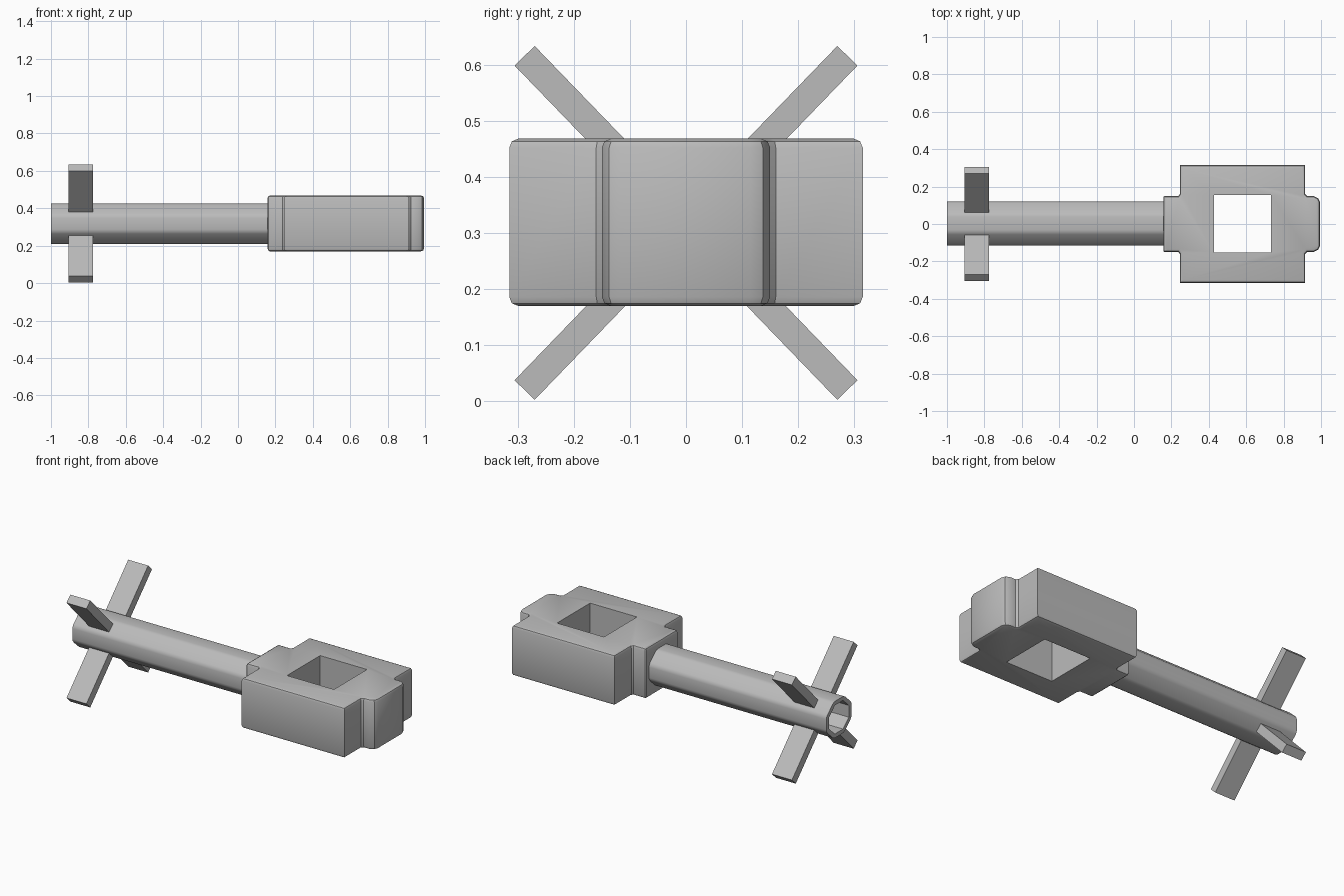
import bpy, bmesh
from math import radians, cos, sin
from mathutils import Matrix

AXIS_Z = 0.318

if "Cube" in bpy.data.objects:
    bpy.data.objects.remove(bpy.data.objects["Cube"], do_unlink=True)

grey = bpy.data.materials.new("plain grey")
grey.use_nodes = True
grey.diffuse_color = (0.5, 0.5, 0.5, 1)
grey.node_tree.nodes["Principled BSDF"].inputs["Base Color"].default_value = (0.5, 0.5, 0.5, 1)


def add_object(name, bm, smooth=False):
    bmesh.ops.recalc_face_normals(bm, faces=bm.faces)
    mesh = bpy.data.meshes.new(name)
    bm.to_mesh(mesh)
    bm.free()
    mesh.materials.append(grey)
    obj = bpy.data.objects.new(name, mesh)
    bpy.context.collection.objects.link(obj)
    bpy.ops.object.select_all(action="DESELECT")
    obj.select_set(True)
    bpy.context.view_layer.objects.active = obj
    if smooth:
        bpy.ops.object.shade_smooth_by_angle(angle=radians(30))
    return obj


def box(x, y, z):
    """Box from three (low, high) ranges."""
    bm = bmesh.new()
    bmesh.ops.create_cube(bm, size=1)
    for v in bm.verts:
        v.co = [r[0] if c < 0 else r[1] for c, r in zip(v.co, (x, y, z))]
    return bm


# Hammer head: mirrored plan outline, extruded, with softened top and bottom rims
half = [(0.995, 0.115), (0.985, 0.137), (0.96, 0.15), (0.925, 0.15), (0.915, 0.16),
        (0.915, 0.315), (0.245, 0.315), (0.245, 0.16), (0.237, 0.15),
        (0.163, 0.15), (0.157, 0.144)]
outline = half + [(x, -y) for x, y in reversed(half)]
bm = bmesh.new()
base = bm.faces.new([bm.verts.new((x, y, 0.17)) for x, y in outline])
raised = bmesh.ops.extrude_face_region(bm, geom=[base], use_keep_orig=True)
for v in raised["geom"]:
    if isinstance(v, bmesh.types.BMVert):
        v.co.z = 0.468
bmesh.ops.recalc_face_normals(bm, faces=bm.faces)
rims = [e for e in bm.edges if abs(e.verts[0].co.z - e.verts[1].co.z) < 0.01]
bmesh.ops.bevel(bm, geom=rims, offset=0.016, segments=2, profile=0.5, affect="EDGES")
head = add_object("head_block", bm)

# Square hole straight through the head
cutter = add_object("hole_cutter", box((0.427, 0.733), (-0.153, 0.155), (0, 1)))
cutter.hide_render = True
cut = head.modifiers.new("hole", "BOOLEAN")
cut.object = cutter
cut.operation = "DIFFERENCE"
cut.solver = "EXACT"
bpy.context.view_layer.objects.active = head
bpy.ops.object.modifier_apply(modifier=cut.name)
bpy.data.objects.remove(cutter, do_unlink=True)
bpy.ops.object.select_all(action="DESELECT")
head.select_set(True)
bpy.ops.object.shade_smooth_by_angle(angle=radians(30))

# Hollow eight-sided handle, lofted outside then inside
bm = bmesh.new()
rings = []
for x, scale in ((0.18, 1), (-1, 1), (-1, 0.78), (0.18, 0.78)):
    ring = []
    for i in range(8):
        a = radians(22.5 + 45 * i)
        ring.append(bm.verts.new((x, 0.003 + 0.127 * scale * cos(a),
                                  AXIS_Z + 0.117 * scale * sin(a))))
    rings.append(ring)
for a, b in zip(rings, rings[1:] + rings[:1]):
    for i in range(8):
        j = (i + 1) % 8
        bm.faces.new((a[i], a[j], b[j], b[i]))
bmesh.ops.recalc_face_normals(bm, faces=bm.faces)
ridges = [bm.edges.get((rings[0][i], rings[1][i])) for i in range(8)]
bmesh.ops.bevel(bm, geom=ridges, offset=0.014, segments=2, profile=0.5, affect="EDGES")
add_object("handle_tube", bm, smooth=True)

# Four flat fins set diagonally around the handle's free end
for name, angle in (("back_upper", 46), ("front_upper", 134),
                    ("front_lower", 226), ("back_lower", 314)):
    bm = box((-0.905, -0.775), (0.1, 0.414), (-0.025, 0.025))
    bm.transform(Matrix.Translation((0, 0, AXIS_Z)) @ Matrix.Rotation(radians(angle), 4, "X"))
    add_object(name + "_fin", bm)
